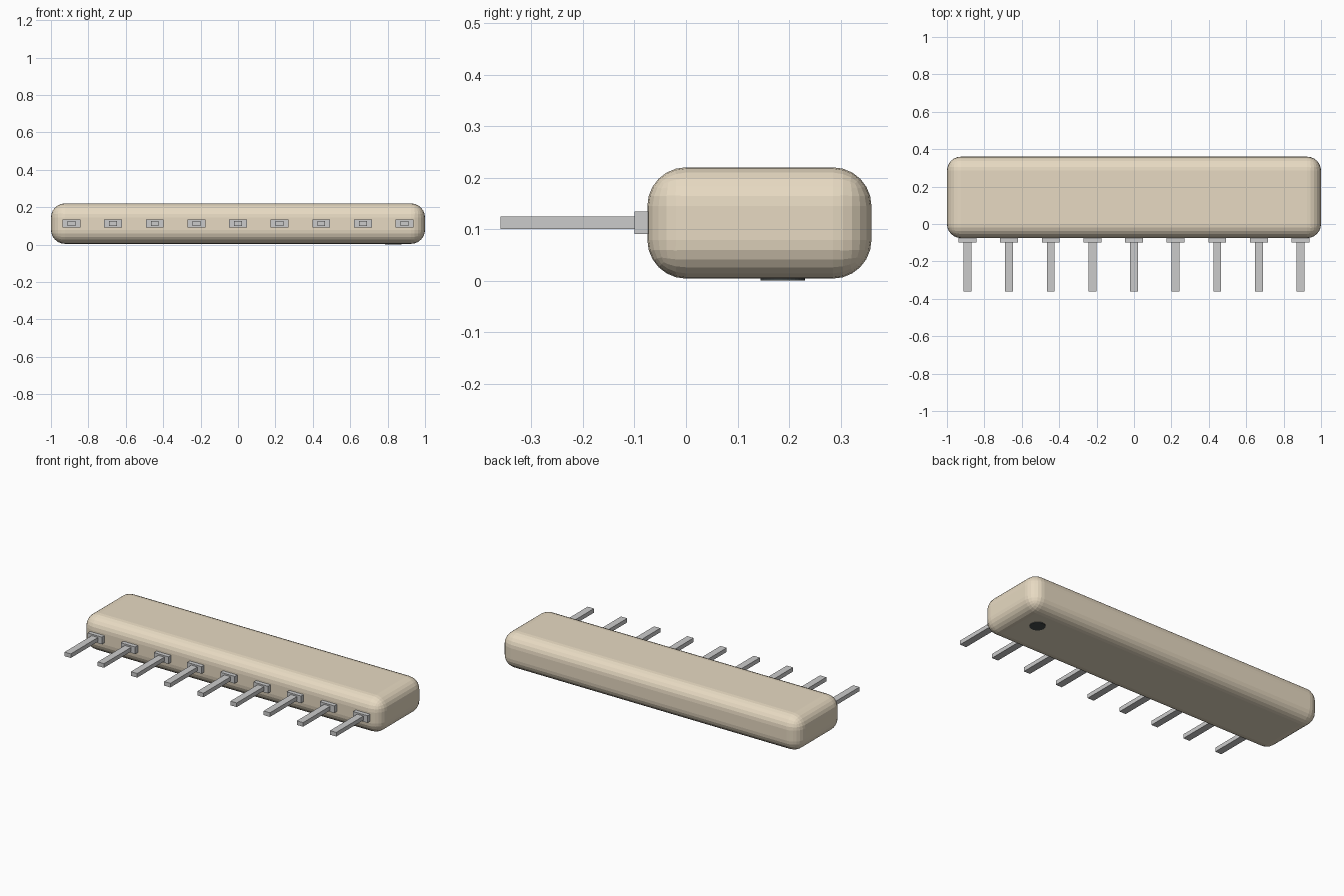
import bpy, bmesh
from mathutils import Matrix, Vector

if "Cube" in bpy.data.objects:
    bpy.data.objects.remove(bpy.data.objects["Cube"])


def material(name, rgb):
    m = bpy.data.materials.new(name)
    m.diffuse_color = (*rgb, 1)
    m.use_nodes = True
    m.node_tree.nodes["Principled BSDF"].inputs["Base Color"].default_value = m.diffuse_color
    return m


def add_object(name, bm, mat=None):
    me = bpy.data.meshes.new(name)
    bm.to_mesh(me)
    bm.free()
    ob = bpy.data.objects.new(name, me)
    bpy.context.collection.objects.link(ob)
    if mat:
        me.materials.append(mat)
    return ob


def box(name, lo, hi, mat=None, bevel=0, segments=1):
    lo, hi = Vector(lo), Vector(hi)
    bm = bmesh.new()
    bmesh.ops.create_cube(bm, size=1, matrix=Matrix.Translation((lo + hi) / 2)
                          @ Matrix.Diagonal((*(hi - lo), 1)))
    if bevel:
        bmesh.ops.bevel(bm, geom=bm.edges[:], offset=bevel, segments=segments,
                        profile=0.5, affect='EDGES')
    return add_object(name, bm, mat)


tan = material("tan_coating", (0.80, 0.70, 0.54))
dark = material("dark_mark", (0.06, 0.07, 0.07))

# Rounded body
box("body", (-1, -0.075, 0.004), (1, 0.36, 0.22), tan, 0.075, 6)

# Round marker for the first pin, on the underside
bm = bmesh.new()
bmesh.ops.create_cone(bm, cap_ends=True, segments=32, radius1=0.043, radius2=0.043,
                      depth=0.01, matrix=Matrix.Translation((0.83, 0.1875, 0.005)))
add_object("pin_one_mark", bm, dark)

# Nine pins, each a wide shoulder and a thin lead
for i in range(9):
    x = -0.89 + i * 0.2225
    box(f"pin_shoulder_{i + 1}", (x - 0.048, -0.10, 0.091), (x + 0.048, -0.05, 0.134))
    box(f"pin_lead_{i + 1}", (x - 0.021, -0.36, 0.10), (x + 0.021, -0.09, 0.125))
